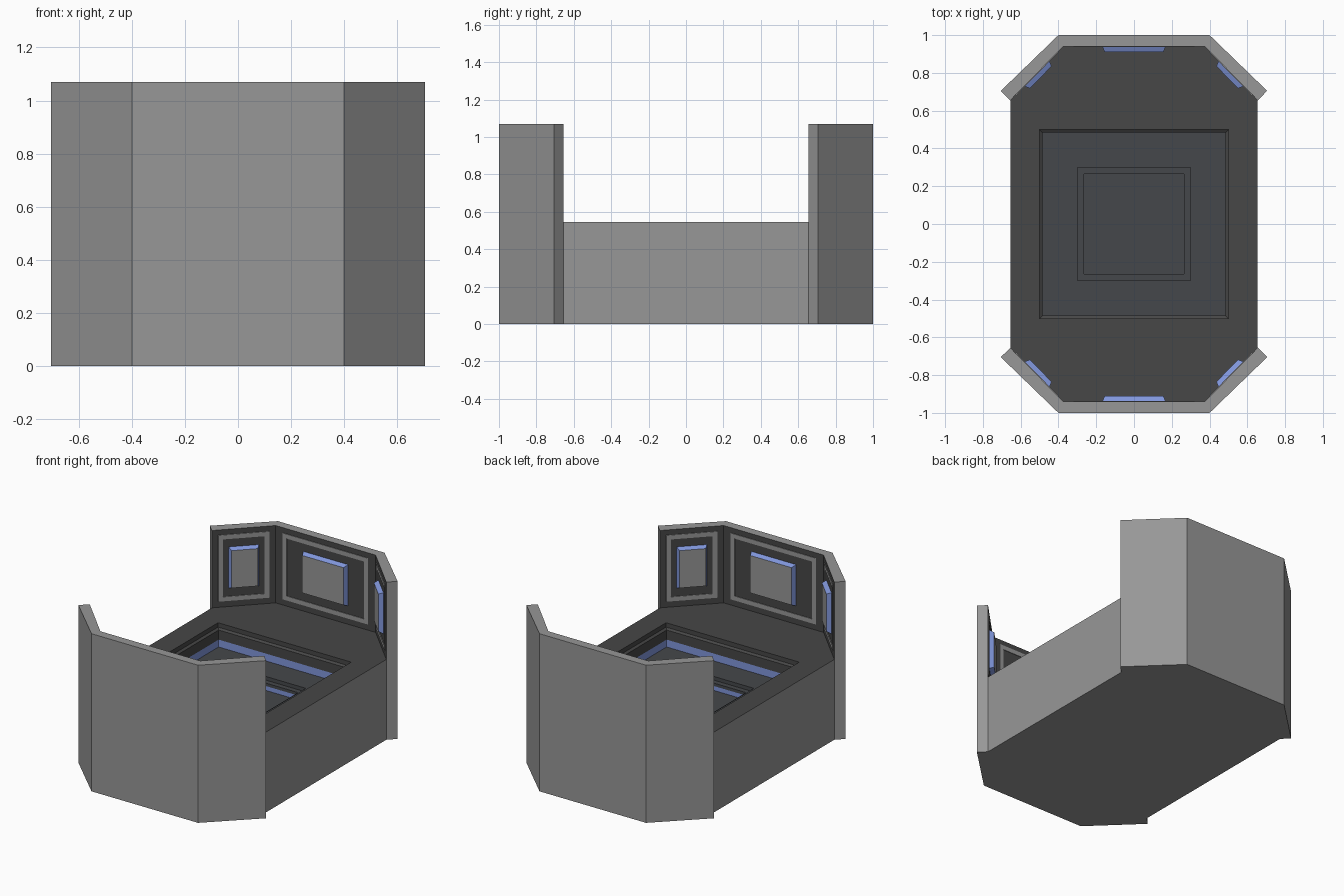
import bpy, bmesh
from mathutils import Vector

if "Cube" in bpy.data.objects:
    bpy.data.objects.remove(bpy.data.objects["Cube"])

FLOOR, TOP = 0.545, 1.07


def material(name, col):
    m = bpy.data.materials.new(name)
    m.diffuse_color = (*col, 1)
    m.use_nodes = True
    m.node_tree.nodes["Principled BSDF"].inputs["Base Color"].default_value = m.diffuse_color
    return m


GREY = material("grey", (0.31, 0.31, 0.31))
DARK = material("dark", (0.063, 0.063, 0.063))
BLUE = material("blue", (0.22, 0.31, 0.72))
PIT = material("pit_dark", (0.06, 0.064, 0.07))
MATS = [GREY, DARK, BLUE, PIT]
G, D, B, P = range(4)


def make(name, bm):
    me = bpy.data.meshes.new(name)
    bm.to_mesh(me)
    bm.free()
    for m in MATS:
        me.materials.append(m)
    ob = bpy.data.objects.new(name, me)
    bpy.context.collection.objects.link(ob)
    return ob


def face(bm, verts, mat):
    f = bm.faces.new(verts)
    f.material_index = mat
    return f


def ring(bm, pts, z):
    return [bm.verts.new((x, y, z)) for x, y in pts]


def square(h):
    return [(h, -h), (h, h), (-h, h), (-h, -h)]


# Base: elongated octagon with a stepped square pit in the floor
octagon = [(.655, -.655), (.655, .655), (.375, .94), (-.375, .94),
           (-.655, .655), (-.655, -.655), (-.375, -.94), (.375, -.94)]
bm = bmesh.new()
low, high = ring(bm, octagon, 0), ring(bm, octagon, FLOOR)
face(bm, low[::-1], G)
for i in range(8):
    j = (i + 1) % 8
    face(bm, [low[i], low[j], high[j], high[i]], G)
prev = ring(bm, square(.5), FLOOR)
for i in range(4):
    n = (i + 1) % 4
    a, b, c = high[2 * i], high[2 * i + 1], high[(2 * i + 2) % 8]
    face(bm, [prev[i], a, b, prev[n]], D)
    face(bm, [prev[n], b, c], D)
# pit steps: half size, height, material of the band leading there
for half, z, mat in [(.5, .515, D), (.485, .505, D), (.485, .44, D), (.485, .39, B),
                     (.30, .39, P), (.30, .365, P), (.265, .365, P), (.265, .345, P),
                     (.265, .315, B)]:
    cur = ring(bm, square(half), z)
    for i in range(4):
        n = (i + 1) % 4
        face(bm, [prev[i], prev[n], cur[n], cur[i]], mat)
    prev = cur
face(bm, prev, P)
make("base", bm)

# Panel layout on a wall: frame strip and tapered screen block
ZC = 0.81


def rect(bm, org, u, n, hw, hh, out):
    return [bm.verts.new(org + u * (sx * hw) + n * out + Vector((0, 0, sz * hh)))
            for sx, sz in ((-1, -1), (1, -1), (1, 1), (-1, 1))]


def loft(bm, loops, mats):
    for a, b, m in zip(loops, loops[1:], mats):
        for i in range(4):
            j = (i + 1) % 4
            face(bm, [a[i], a[j], b[j], b[i]], m)


def panel(name, p, q, frame_hw, box_hw):
    p, q = Vector((*p, 0)), Vector((*q, 0))
    org = (p + q) / 2 + Vector((0, 0, ZC))
    u = (q - p).normalized()
    n = Vector((0, 0, 1)).cross(u)
    if n.dot(org) > 0:
        n = -n
    bm = bmesh.new()
    loft(bm, [rect(bm, org, u, n, frame_hw - d, .225 - d, o)
              for d, o in ((0, 0), (0, .004), (.03, .004), (.03, 0))], [G, G, G])
    bmesh.ops.recalc_face_normals(bm, faces=bm.faces)
    make(name + "_frame", bm)
    bm = bmesh.new()
    loops = [rect(bm, org, u, n, box_hw - d, .14 - d, o) for d, o in ((0, 0), (.013, .03))]
    loft(bm, loops, [B])
    face(bm, loops[1], G)
    face(bm, loops[0][::-1], D)
    bmesh.ops.recalc_face_normals(bm, faces=bm.faces)
    make(name + "_screen", bm)


# Three-sided end walls with their inner panels, front and back
for side, s in (("front", -1), ("back", 1)):
    outer = [(x, y * s) for x, y in ((.705, .705), (.4, 1), (-.4, 1), (-.705, .705))]
    inner = [(x, y * s) for x, y in ((.655, .655), (.375, .94), (-.375, .94), (-.655, .655))]
    bm = bmesh.new()
    ol, oh, il, ih = ring(bm, outer, 0), ring(bm, outer, TOP), ring(bm, inner, 0), ring(bm, inner, TOP)
    for i in range(3):
        j = i + 1
        face(bm, [ol[i], ol[j], oh[j], oh[i]], G)
        face(bm, [il[j], il[i], ih[i], ih[j]], D)
        face(bm, [oh[i], oh[j], ih[j], ih[i]], G)
        face(bm, [ol[j], ol[i], il[i], il[j]], G)
    for k in (0, 3):
        face(bm, [ol[k], oh[k], ih[k], il[k]], G)
    bmesh.ops.recalc_face_normals(bm, faces=bm.faces)
    make(side + "_wall", bm)
    for i, (fw, bw) in enumerate(((.16, .095), (.32, .168), (.16, .095))):
        panel(f"{side}_panel_{i + 1}", inner[i], inner[i + 1], fw, bw)
